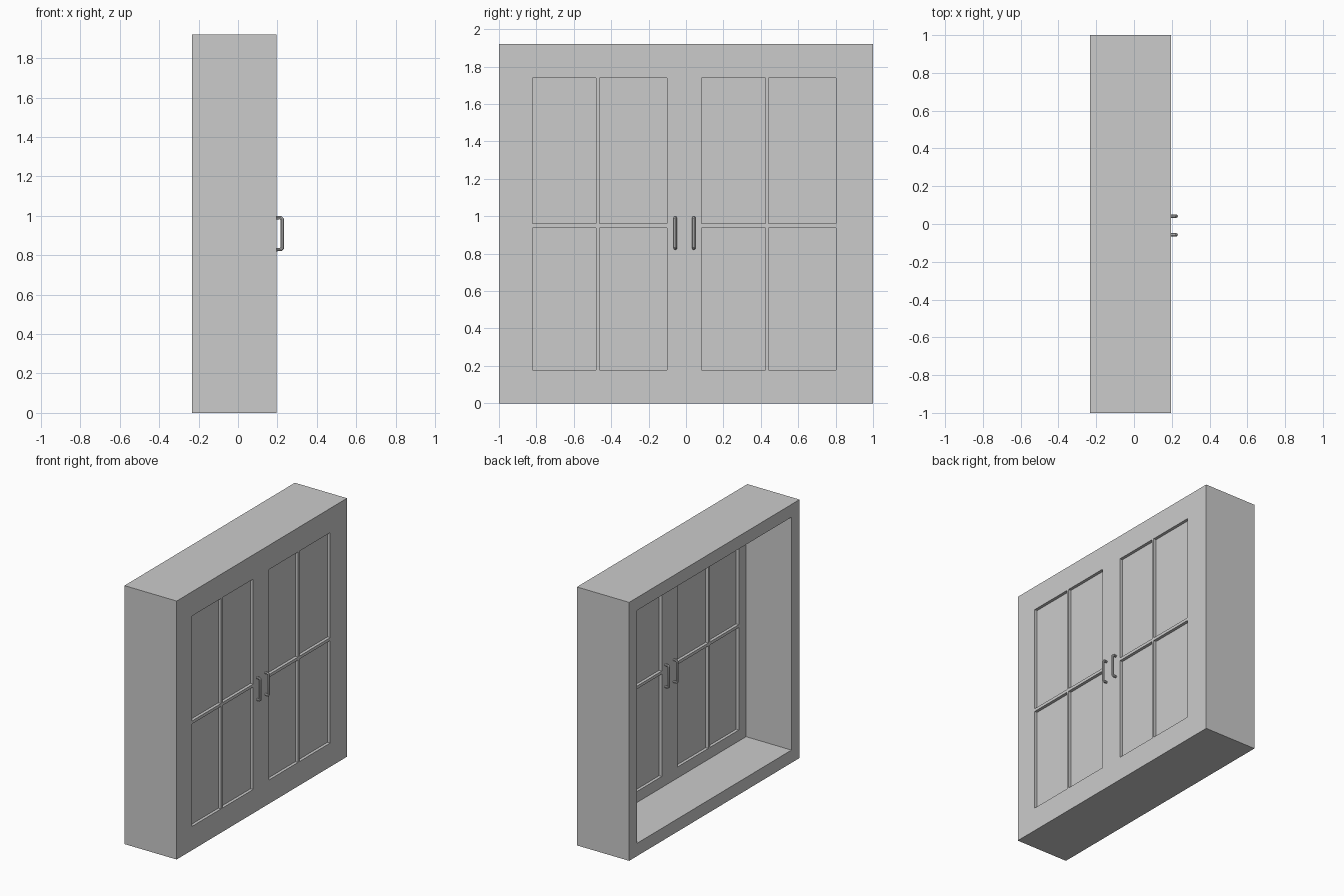
import bpy, bmesh
from mathutils import Matrix, Vector

if "Cube" in bpy.data.objects:
    bpy.data.objects.remove(bpy.data.objects["Cube"])

BACK, FRONT, INNER = -0.233, 0.196, 0.14   # casing back, door front, door inside face
HEIGHT, WALL, RECESS = 1.92, 0.095, 0.022


def boxes(name, extents):
    """One mesh object made of boxes given as (x0, x1, y0, y1, z0, z1)."""
    bm = bmesh.new()
    for x0, x1, y0, y1, z0, z1 in extents:
        centre = Vector(((x0 + x1) / 2, (y0 + y1) / 2, (z0 + z1) / 2))
        size = Matrix.Diagonal((x1 - x0, y1 - y0, z1 - z0, 1))
        bmesh.ops.create_cube(bm, size=1, matrix=Matrix.Translation(centre) @ size)
    mesh = bpy.data.meshes.new(name)
    bm.to_mesh(mesh)
    bm.free()
    obj = bpy.data.objects.new(name, mesh)
    bpy.context.collection.objects.link(obj)
    return obj


def cut(target, cutter):
    cutter.hide_render = True
    mod = target.modifiers.new("cut", 'BOOLEAN')
    mod.operation, mod.solver, mod.object = 'DIFFERENCE', 'EXACT', cutter
    bpy.context.view_layer.objects.active = target
    bpy.ops.object.modifier_apply(modifier=mod.name)
    bpy.data.objects.remove(cutter)


# Casing with the doorway hollowed out from the back
casing = boxes("door_casing", [(BACK, FRONT, -1, 1, 0, HEIGHT)])
cut(casing, boxes("doorway_cutter",
                  [(BACK - 0.1, INNER, -1 + WALL, 1 - WALL, WALL, HEIGHT - WALL)]))

# Recessed panels on both faces of both doors
columns = [(-0.82, -0.48), (-0.462, -0.102)]
rows = [(0.177, 0.938), (0.96, 1.74)]
depths = [(FRONT - RECESS, FRONT + 0.1), (0, INNER + RECESS)]
recesses = [(*d, y0 + shift, y1 + shift, *r)
            for d in depths for shift in (0, 0.904)
            for y0, y1 in columns for r in rows]
cut(casing, boxes("panel_cutter", recesses))


# Bow handles on the outside and inside of each door
def handle(name, face, out, y):
    r, reach, z0, z1, c = 0.009, 0.028, 0.829, 0.991, 0.007
    path = [(-0.004, z0), (reach - c, z0), (reach, z0 + c),
            (reach, z1 - c), (reach - c, z1), (-0.004, z1)]
    curve = bpy.data.curves.new(name, 'CURVE')
    curve.dimensions = '3D'
    curve.bevel_depth, curve.bevel_resolution = r, 2
    curve.use_fill_caps = True
    spline = curve.splines.new('POLY')
    spline.points.add(len(path) - 1)
    for p, (x, z) in zip(spline.points, path):
        p.co = (face + out * x, y, z, 1)
    obj = bpy.data.objects.new(name, curve)
    bpy.context.collection.objects.link(obj)
    bpy.ops.object.select_all(action='DESELECT')
    obj.select_set(True)
    bpy.context.view_layer.objects.active = obj
    bpy.ops.object.convert(target='MESH')
    bpy.ops.object.shade_smooth_by_angle()


for side, y in (("left", -0.057), ("right", 0.042)):
    handle(f"outer_handle_{side}", FRONT, 1, y)
    handle(f"inner_handle_{side}", INNER, -1, y)
